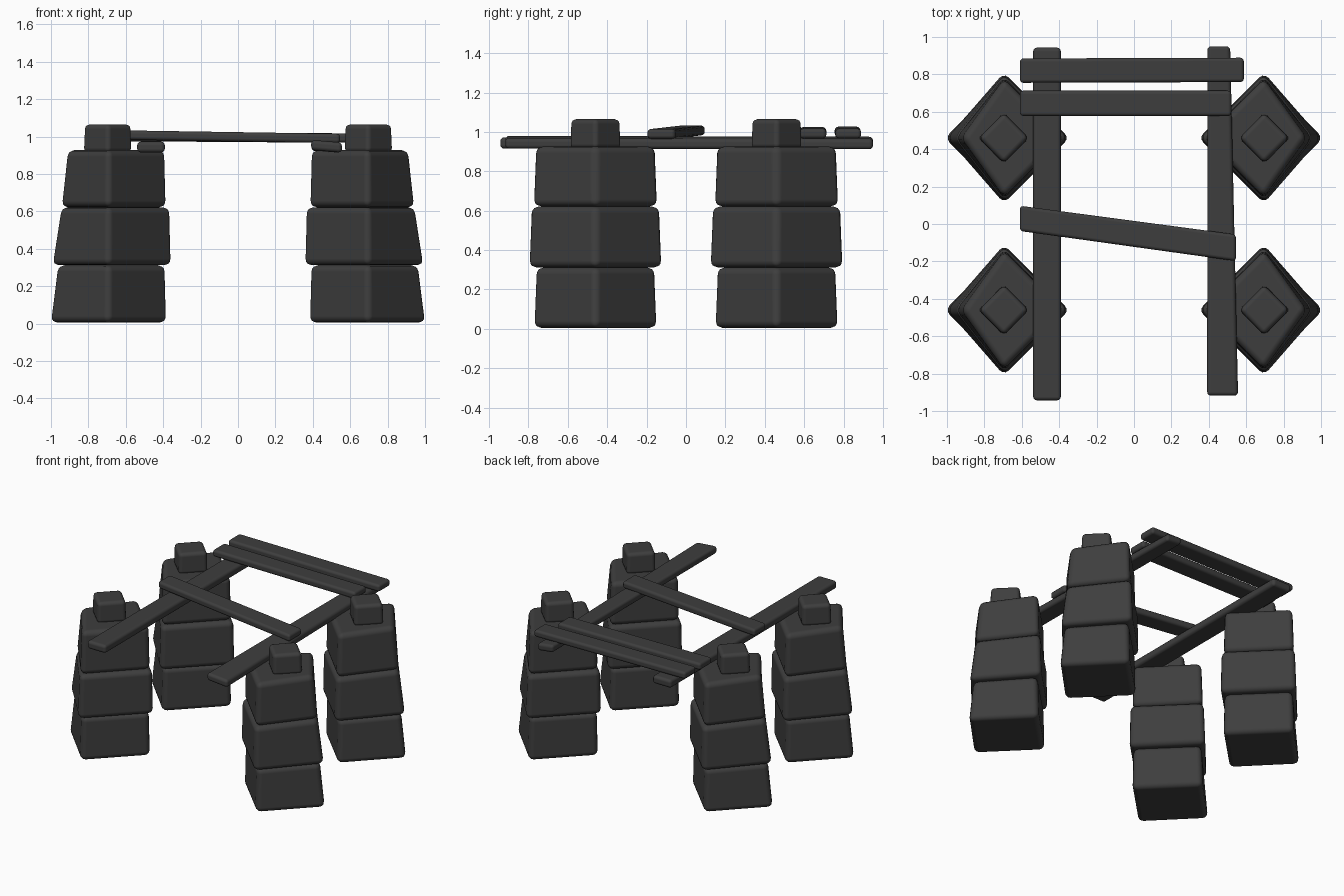
import bpy
import bmesh
from mathutils import Vector

cube = bpy.data.objects.get("Cube")
if cube:
    bpy.data.objects.remove(cube, do_unlink=True)

stone = bpy.data.materials.new("dark_grey")
stone.use_nodes = True
colour = (0.048, 0.048, 0.048, 1)
stone.diffuse_color = colour
bsdf = stone.node_tree.nodes["Principled BSDF"]
bsdf.inputs["Base Color"].default_value = colour
bsdf.inputs["Roughness"].default_value = 0.9


def solid(name, ring_a, ring_b, bevel):
    """Rounded six-sided solid between two four-cornered rings."""
    bm = bmesh.new()
    a = [bm.verts.new(p) for p in ring_a]
    b = [bm.verts.new(p) for p in ring_b]
    bm.faces.new(a)
    bm.faces.new(b)
    for i in range(4):
        j = (i + 1) % 4
        bm.faces.new((a[i], a[j], b[j], b[i]))
    bmesh.ops.recalc_face_normals(bm, faces=bm.faces)
    mesh = bpy.data.meshes.new(name)
    bm.to_mesh(mesh)
    bm.free()
    mesh.materials.append(stone)
    obj = bpy.data.objects.new(name, mesh)
    bpy.context.collection.objects.link(obj)
    mod = obj.modifiers.new("rounded_edges", "BEVEL")
    mod.width = bevel
    mod.segments = 3
    mod.limit_method = "NONE"
    mod.harden_normals = True
    for poly in mesh.polygons:
        poly.use_smooth = True
    return obj


def diamond(side, cy, inner, outer, half, z):
    """Corner-on square; inner and outer are distances from the centre plane."""
    return [Vector((side * x, y, z)) for x, y in
            ((inner, cy), (0.695, cy - half), (outer, cy), (0.695, cy + half))]


def bar(name, start, end, across, size_start, size_end, thick, bevel, roll=0):
    """Plank between two points; across is its width axis."""
    rings = []
    for p, w in ((start, size_start), (end, size_end)):
        side = Vector(across) * w / 2 + Vector((0, 0, roll))
        up = Vector((0, 0, thick / 2))
        c = Vector(p)
        rings.append([c - side - up, c + side - up, c + side + up, c - side + up])
    solid(name, rings[0], rings[1], bevel)


# Stacked stone legs: inner, outer at bottom, outer at top, half depth, z range
courses = {
    "lower_stone": (0.37, 1.015, 0.975, 0.325, 0.005, 0.312),
    "middle_stone": (0.345, 1.005, 0.955, 0.35, 0.312, 0.622),
    "upper_stone": (0.372, 0.955, 0.92, 0.328, 0.622, 0.927),
}
for side, side_name in ((-1, "right"), (1, "left")):
    for cy, end_name in ((-0.46, "front"), (0.46, "back")):
        label = f"{end_name}_{side_name}"
        for name, (inner, low, high, half, z0, z1) in courses.items():
            solid(f"{label}_{name}",
                  diamond(side, cy, inner, low, half, z0),
                  diamond(side, cy, inner + 0.008, high, half - 0.012, z1), 0.035)
        solid(f"{label}_cap_stone",
              diamond(side, cy, 0.56, 0.835, 0.137, 0.915),
              diamond(side, cy, 0.565, 0.828, 0.133, 1.065), 0.025)

# Long side rails
bar("right_rail", (-0.465, -0.943, 0.944), (-0.465, 0.943, 0.944),
    (1, 0, 0), 0.148, 0.148, 0.058, 0.02)
bar("left_rail", (0.474, -0.918, 0.948), (0.453, 0.95, 0.944),
    (1, 0, 0), 0.165, 0.122, 0.054, 0.02, -0.007)

# Cross planks
bar("back_plank", (-0.61, 0.82, 1.002), (0.587, 0.824, 0.992),
    (0, 1, 0), 0.13, 0.13, 0.05, 0.018)
bar("second_plank", (-0.61, 0.645, 1.0), (0.52, 0.645, 0.992),
    (0, 1, 0), 0.135, 0.135, 0.05, 0.018)
bar("middle_plank", (-0.61, 0.03, 1.008), (0.545, -0.127, 0.99),
    (0, 1, 0), 0.135, 0.142, 0.05, 0.018)
